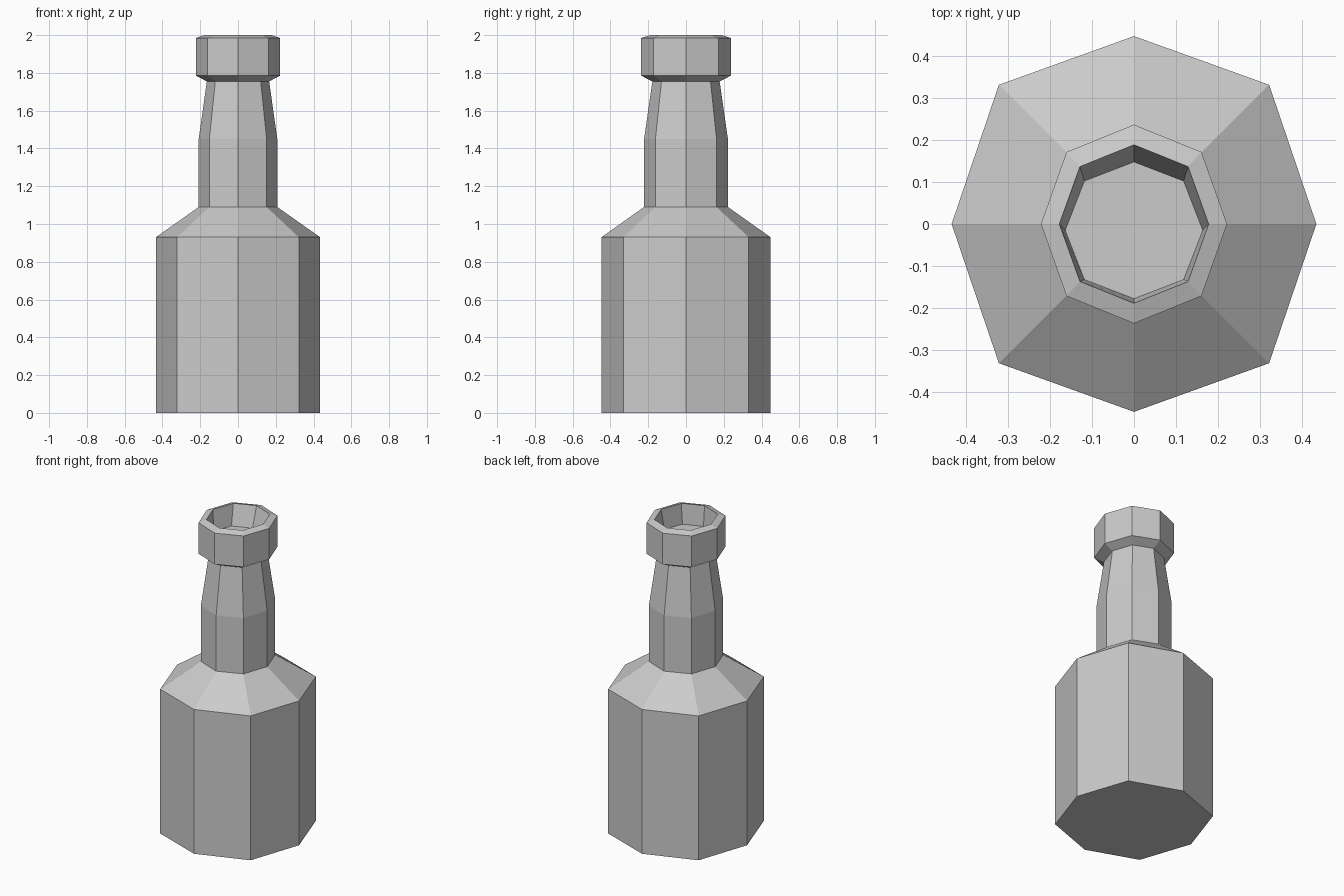
import bpy, bmesh
from math import sin, cos, pi

if "Cube" in bpy.data.objects:
    bpy.data.objects.remove(bpy.data.objects["Cube"])


def lathe(name, profile):
    """Stack eight-sided rings: (z, x radius, y radius, diagonal scale, y offset)."""
    bm = bmesh.new()
    rings = []
    for z, rx, ry, diag, dy in profile:
        ring = []
        for i in range(8):
            k = diag if i % 2 else 1.0
            a = i * pi / 4
            ring.append(bm.verts.new((rx * k * cos(a), ry * k * sin(a) + dy, z)))
        rings.append(ring)
    for low, high in zip(rings, rings[1:]):
        for i in range(8):
            j = (i + 1) % 8
            bm.faces.new((low[i], low[j], high[j], high[i]))
    # Close the underside and the inside end
    bm.faces.new(rings[0][::-1])
    bm.faces.new(rings[-1])
    mesh = bpy.data.meshes.new(name)
    bm.to_mesh(mesh)
    bm.free()
    obj = bpy.data.objects.new(name, mesh)
    bpy.context.collection.objects.link(obj)
    return obj


# Bottle: body, shoulder, neck, lip, then down into the recessed mouth
lathe("bottle", [
    (0.00, 0.435, 0.448, 1.048, 0),
    (0.93, 0.435, 0.448, 1.048, 0),
    (1.09, 0.208, 0.222, 1.03, 0),
    (1.45, 0.208, 0.222, 1.03, 0),
    (1.755, 0.165, 0.178, 1.03, 0),
    (1.785, 0.222, 0.237, 1.025, 0),
    (1.985, 0.222, 0.237, 1.025, 0),
    (2.00, 0.178, 0.189, 1.025, 0),
    (1.87, 0.164, 0.163, 1.02, -0.015),
])
